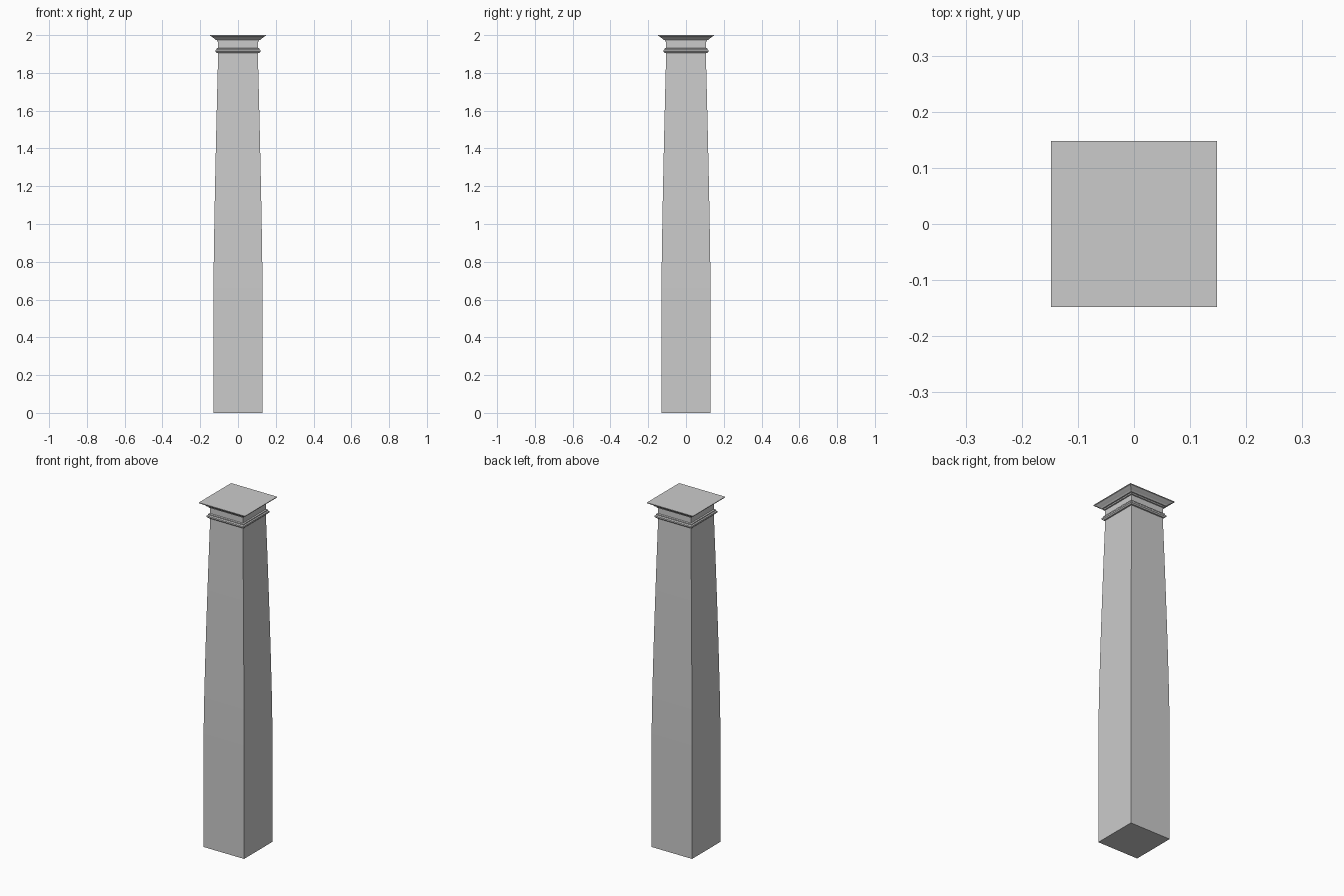
import bpy
import bmesh

if "Cube" in bpy.data.objects:
    bpy.data.objects.remove(bpy.data.objects["Cube"])


def square_loft(name, profile, cap_bottom=False, cap_top=False):
    """Stack square rings from (half width, height) pairs and skin them."""
    bm = bmesh.new()
    corners = ((-1, -1), (1, -1), (1, 1), (-1, 1))
    rings = [[bm.verts.new((sx * w, sy * w, z)) for sx, sy in corners]
             for w, z in profile]
    for low, high in zip(rings, rings[1:]):
        for i in range(4):
            j = (i + 1) % 4
            bm.faces.new((low[i], low[j], high[j], high[i]))
    if cap_bottom:
        bm.faces.new(rings[0][::-1])
    if cap_top:
        bm.faces.new(rings[-1])
    mesh = bpy.data.meshes.new(name)
    bm.to_mesh(mesh)
    bm.free()
    obj = bpy.data.objects.new(name, mesh)
    bpy.context.collection.objects.link(obj)
    return obj


# Shaft: straight lower third, then a gentle curved taper
START, TOP = 0.66, 1.905
shaft = [(0.13, 0.0)]
for i in range(7):
    t = i / 6
    shaft.append((0.13 - 0.025 * t ** 1.3, START + (TOP - START) * t))
square_loft("shaft", shaft, cap_bottom=True)

# Neck ring: small projecting moulding with a fillet above
square_loft("neck_ring", [
    (0.105, 1.905), (0.112, 1.906), (0.118, 1.912), (0.118, 1.920),
    (0.113, 1.925), (0.113, 1.930), (0.105, 1.932)])

# Necking: plain band under the capital
square_loft("necking", [(0.105, 1.932), (0.105, 1.966)])

# Capital: fillet, flared moulding and thin top slab
square_loft("capital", [
    (0.105, 1.966), (0.112, 1.967), (0.112, 1.974), (0.118, 1.975),
    (0.124, 1.981), (0.134, 1.988), (0.142, 1.994), (0.148, 1.996),
    (0.148, 2.0)], cap_top=True)
